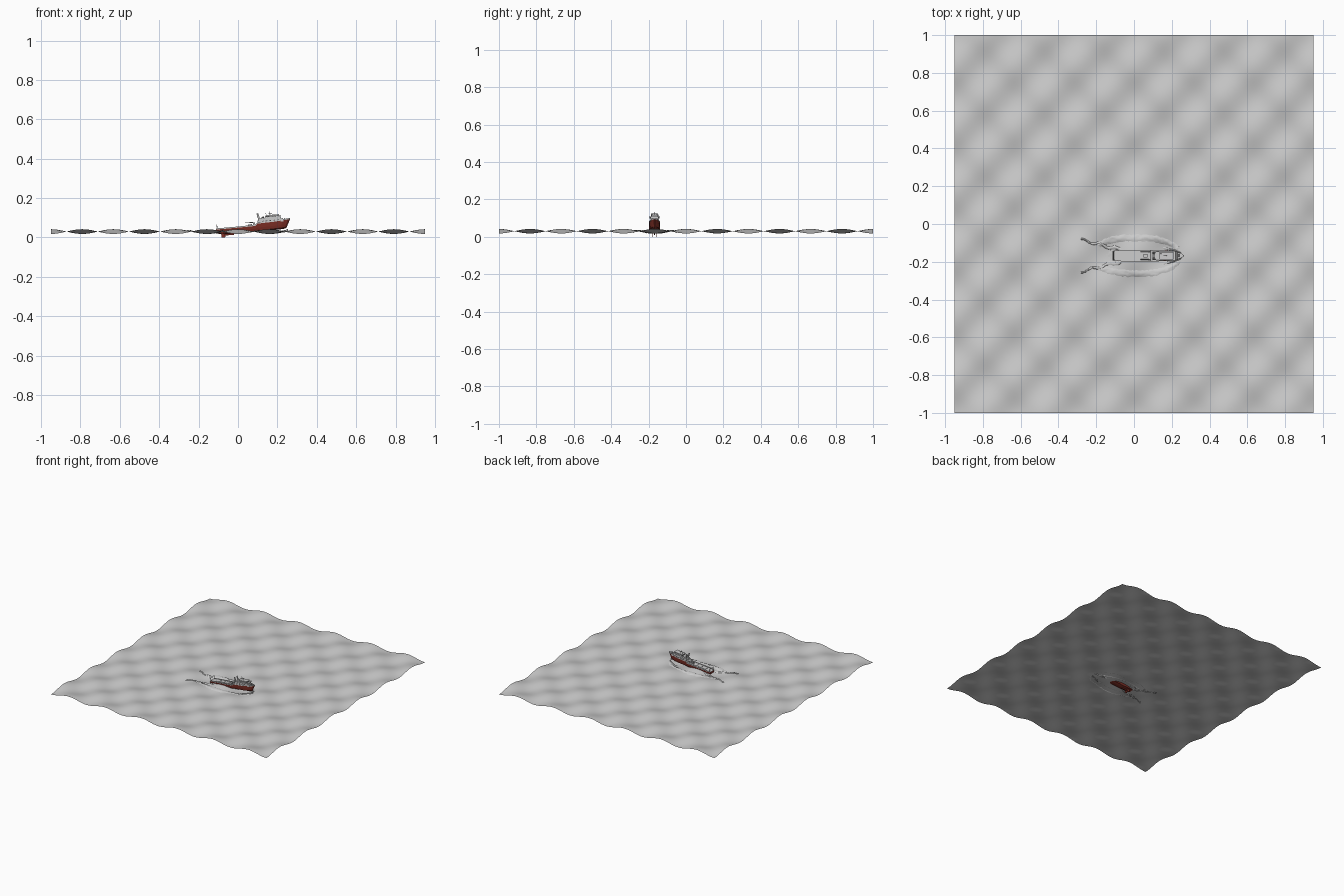
import bpy, bmesh, math, random
from mathutils import Matrix, Vector

if "Cube" in bpy.data.objects:
    bpy.data.objects.remove(bpy.data.objects["Cube"])

random.seed(4)
CY = -0.168                                   # ship centre line
SHIP = Matrix.Translation((-0.11, CY, 0.012)) @ Matrix.Rotation(-math.radians(5), 4, 'Y')


def material(name, col):
    m = bpy.data.materials.new(name)
    m.diffuse_color = (*col, 1)
    m.use_nodes = True
    m.node_tree.nodes["Principled BSDF"].inputs["Base Color"].default_value = m.diffuse_color
    return m


RED = material("hull_red", (0.22, 0.03, 0.02))
DARK = material("dark_trim", (0.06, 0.06, 0.06))


def make(name, bm, mat=None, matrix=None, smooth=False):
    me = bpy.data.meshes.new(name)
    bm.to_mesh(me)
    bm.free()
    ob = bpy.data.objects.new(name, me)
    bpy.context.collection.objects.link(ob)
    if mat:
        me.materials.append(mat)
    if matrix:
        ob.matrix_world = matrix
    for p in me.polygons:
        p.use_smooth = smooth
    return ob


def wave(x, y):
    return 0.03 - 0.012 * math.cos(12 * math.pi * (x + 0.95) / 1.9) * math.cos(6 * math.pi * (y + 1))


def grid(name, nu, nv, fn, smooth=True):
    bm = bmesh.new()
    vs = [[bm.verts.new(fn(i / nu, j / nv)) for j in range(nv + 1)] for i in range(nu + 1)]
    for i in range(nu):
        for j in range(nv):
            bm.faces.new((vs[i][j], vs[i + 1][j], vs[i + 1][j + 1], vs[i][j + 1]))
    bmesh.ops.recalc_face_normals(bm, faces=bm.faces)
    if sum(f.normal.z for f in bm.faces) < 0:
        bmesh.ops.reverse_faces(bm, faces=bm.faces)
    return make(name, bm, smooth=smooth)


def box(name, x0, x1, hw, z0, z1, mat=None, y=0, taper=1.0):
    bm = bmesh.new()
    bmesh.ops.create_cube(bm, size=1)
    for v in bm.verts:
        k = taper if v.co.z > 0 else 1
        v.co = Vector(((x0 + x1) / 2 + v.co.x * (x1 - x0) * k, y + v.co.y * 2 * hw * k,
                       z0 if v.co.z < 0 else z1))
    return make(name, bm, mat, SHIP)


def rod(name, a, b, r, mat=None, r2=None, seg=8):
    a, b = Vector(a), Vector(b)
    bm = bmesh.new()
    bmesh.ops.create_cone(bm, cap_ends=True, segments=seg, radius1=r, radius2=r if r2 is None else r2,
                          depth=(b - a).length)
    m = Matrix.Translation((a + b) / 2) @ (b - a).to_track_quat('Z', 'Y').to_matrix().to_4x4()
    bmesh.ops.transform(bm, matrix=m, verts=bm.verts)
    return make(name, bm, mat, SHIP)


# sea surface
grid("sea", 120, 120, lambda u, v: (-0.95 + 1.9 * u, -1 + 2 * v, wave(-0.95 + 1.9 * u, -1 + 2 * v)))

# hull: station (x, half width, keel z, deck z, bow rake)
stations = [(0, .026, .008, .028, 0), (.03, .029, .003, .028, 0), (.10, .030, 0, .028, 0),
            (.20, .030, 0, .029, 0), (.215, .030, 0, .040, 0), (.29, .028, 0, .042, .004),
            (.33, .021, .001, .045, .01), (.35, .012, .003, .047, .017), (.358, .002, .006, .048, .022)]


def loft(name, sections, mat):
    bm = bmesh.new()
    rings = [[bm.verts.new(p) for p in s] for s in sections]
    n = len(rings[0])
    for a, b in zip(rings, rings[1:]):
        for k in range(n):
            bm.faces.new((a[k], a[(k + 1) % n], b[(k + 1) % n], b[k]))
    bm.faces.new(rings[0])
    bm.faces.new(rings[-1])
    bmesh.ops.recalc_face_normals(bm, faces=bm.faces)
    return make(name, bm, mat, SHIP)


half = [(.25, 0), (.8, .15), (.92, .5), (1, 1)]
hull, deck = [], []
for x, w, k, d, r in stations:
    right = [(x + r * h, w * f, k + (d - k) * h) for f, h in half]
    hull.append(right + [(p[0], -p[1], p[2]) for p in reversed(right)])
    deck.append([(x + r, s * w * .93, z) for s, z in ((1, d - .001), (1, d + .0015), (-1, d + .0015), (-1, d - .001))])
loft("hull", hull, RED)
loft("deck", deck, None)

# bulwarks along both sides, following the sheer
for s in (1, -1):
    secs = [[(x + r, s * w * f, z) for f, z in ((1, d), (1, d + .006), (.94, d + .006), (.94, d))]
            for x, w, k, d, r in stations]
    loft("bulwark", secs, None)

# rudders and skeg
box("skeg", .035, .09, .003, -.006, .006, RED)
for s in (1, -1):
    box("rudder", .025, .045, .002, -.0147, .008, RED, y=s * .012)

# superstructure tiers, window bands, wheelhouse
box("lower_house", .215, .345, .022, .040, .056)
box("middle_house", .225, .335, .021, .056, .065)
box("bridge_deck", .232, .338, .026, .065, .0665)
box("wheelhouse", .255, .325, .019, .0665, .077, taper=.92)
box("bridge_windows", .2545, .3255, .0193, .070, .0735, DARK, taper=.95)
box("wheelhouse_roof", .253, .327, .020, .077, .0785)
for s in (1, -1):
    for i in range(5):
        box("porthole", .236 + i * .02, .244 + i * .02, .0008, .048, .052, DARK, y=s * .022)
    rod("funnel", (.225, s * .015, .055), (.217, s * .015, .092), .0055, r2=.0045, seg=12)
    rod("life_raft", (.238, s * .022, .0695), (.25, s * .022, .0695), .003)
    box("deck_crane_base", .19, .20, .004, .029, .047, y=s * .02)
    rod("crane_boom", (.195, s * .02, .047), (.15, s * .02, .052), .0015)
    rod("stern_post", (.008, s * .022, .028), (.006, s * .022, .054), .0018)
    rod("rail", (.235, s * .0255, .070), (.336, s * .0255, .070), .0006)
    for i in range(6):
        rod("rail_post", (.236 + i * .02, s * .0255, .066), (.236 + i * .02, s * .0255, .070), .0006, seg=6)

# mast, radar and foredeck gear
rod("mast", (.28, 0, .078), (.28, 0, .096), .002, r2=.001)
rod("mast_yard", (.28, -.012, .088), (.28, .012, .088), .001)
box("radar", .274, .292, .002, .0855, .0875, DARK)
rod("antenna", (.262, .01, .078), (.258, .01, .094), .0008)
rod("stern_crossbar", (.006, -.022, .053), (.006, .022, .053), .0015)
rod("anchor_winch", (.353, -.008, .053), (.353, .008, .053), .003)
for x in (.05, .09, .13):
    box("cargo_hatch", x, x + .025, .015, .029, .033)
box("tow_winch", .165, .185, .010, .029, .040)

# bow wave, side foam and stern wake laid on the water
for s in (1, -1):
    j1 = [random.uniform(-1, 1) for _ in range(60)]
    j2 = [random.uniform(0, 1) for _ in range(400)]

    def foam(u, v):
        a = math.radians(12 + 138 * u)
        i = int(u * 48 + .5)
        k = .62 + .38 * v + .03 * j1[i] * v
        x, y = .01 + .245 * k ** .3 * math.cos(a), CY + s * .118 * k * math.sin(a) ** .8
        edge = 4 * v * (1 - v)
        return x, y, wave(x, y) - .002 + edge * (.003 + .006 * j2[i * 7 + int(v * 6 + .5)])

    def tail(u, v):
        i = int(u * 40 + .5)
        x = -.07 - .21 * u
        w = (.026 * (1 - .6 * u)) * (1 + .25 * j1[i])
        y = CY + s * (.03 + .055 * u + .006 * math.sin(u * 15) + w * (v - .5))
        return x, y, wave(x, y) - .002 + 4 * v * (1 - v) * (.004 + .006 * j2[i * 5 + int(v * 4 + .5)])

    def bow(u, v):
        x = .255 - .13 * u
        y = CY + s * (.006 + .03 * math.sqrt(u) + .018 * v * math.sqrt(u))
        return x, y, wave(x, y) - .002 + .012 * math.sin(math.pi * v) * (1 - u) + .002 * j1[int(u * 24 + .5)] * v

    grid("side_foam", 48, 6, foam)
    grid("wake_tail", 40, 4, tail)
    grid("bow_wave", 24, 5, bow)

# churned water behind the stern
churn = [random.uniform(0, .006) for _ in range(200)]
grid("stern_churn", 14, 8, lambda u, v: (
    -.10 - .07 * u, CY + (v - .5) * .06,
    wave(-.10 - .07 * u, CY + (v - .5) * .06) - .001 + churn[int(u * 14 + .5) * 9 + int(v * 8 + .5)] * math.sin(math.pi * v) * (1 - u)))
